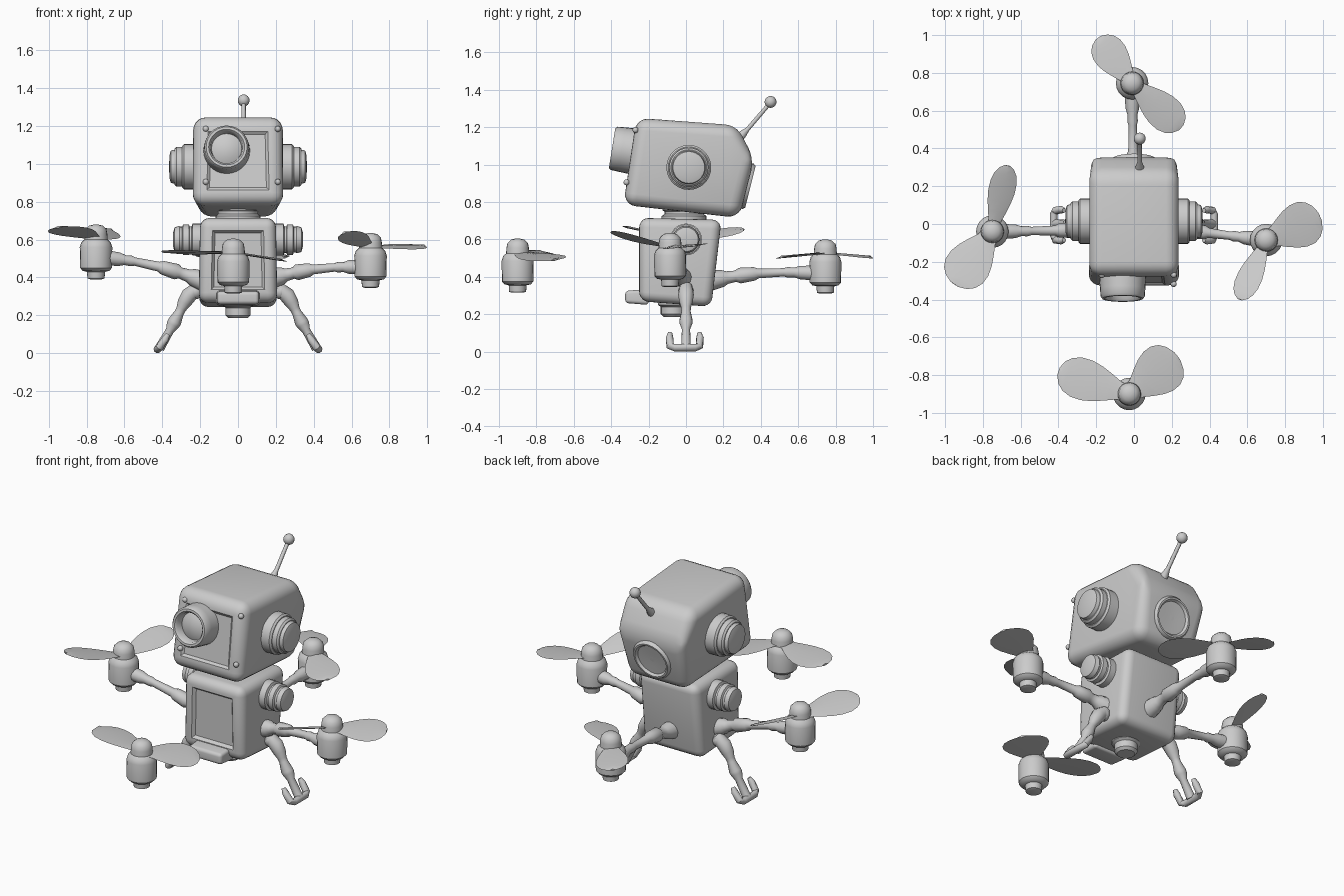
import bpy, bmesh, math
from mathutils import Vector, Matrix

cube = bpy.data.objects.get("Cube")
if cube:
    bpy.data.objects.remove(cube, do_unlink=True)

grey = bpy.data.materials.new("plain grey")
grey.use_nodes = True
grey.diffuse_color = (0.6, 0.6, 0.6, 1)
grey.node_tree.nodes["Principled BSDF"].inputs["Base Color"].default_value = (0.6, 0.6, 0.6, 1)
parts = []


def finish(name, bm):
    bmesh.ops.recalc_face_normals(bm, faces=bm.faces)
    mesh = bpy.data.meshes.new(name)
    bm.to_mesh(mesh)
    bm.free()
    mesh.materials.append(grey)
    ob = bpy.data.objects.new(name, mesh)
    bpy.context.collection.objects.link(ob)
    parts.append(ob)
    return ob


def skin_rings(name, centres, radii, axes, sides):
    """Join circles of given centre, radius and axis into a closed skin."""
    bm = bmesh.new()
    rings = []
    for c, r, a in zip(centres, radii, axes):
        q = a.to_track_quat('Z', 'Y')
        rings.append([bm.verts.new(c + q @ Vector((r * math.cos(t), r * math.sin(t), 0)))
                      for t in (math.tau * i / sides for i in range(sides))])
    for a, b in zip(rings, rings[1:]):
        for i in range(sides):
            j = (i + 1) % sides
            bm.faces.new((a[i], a[j], b[j], b[i]))
    bm.faces.new(rings[0])
    bm.faces.new(rings[-1])
    return finish(name, bm)


def lathe(name, profile, origin, axis, sides=24):
    """Profile of (radius, height) turned about an axis."""
    a = Vector(axis).normalized()
    return skin_rings(name, [Vector(origin) + a * h for r, h in profile],
                      [r for r, h in profile], [a] * len(profile), sides)


def tube(name, points, radii, sides=12):
    """Tapered tube along a path."""
    p = [Vector(v) for v in points]
    axes = [p[min(i + 1, len(p) - 1)] - p[max(i - 1, 0)] for i in range(len(p))]
    return skin_rings(name, p, radii, axes, sides)


def ball(name, centre, r):
    bm = bmesh.new()
    bmesh.ops.create_uvsphere(bm, u_segments=14, v_segments=8, radius=r,
                              matrix=Matrix.Translation(centre))
    return finish(name, bm)


def shell(name, outline, bevel, panel=0, depth=0):
    """Rounded box from a side outline of (y, z, half width), with a sunk front panel."""
    bm = bmesh.new()
    left = [bm.verts.new((w, y, z)) for y, z, w in outline]
    right = [bm.verts.new((-w, y, z)) for y, z, w in outline]
    bm.faces.new(left)
    bm.faces.new(right)
    for i in range(len(outline)):
        j = (i + 1) % len(outline)
        bm.faces.new((left[i], left[j], right[j], right[i]))
    bmesh.ops.recalc_face_normals(bm, faces=bm.faces)
    bmesh.ops.bevel(bm, geom=bm.edges[:], offset=bevel, segments=5, profile=0.5,
                    affect='EDGES', clamp_overlap=True)
    if panel:
        bm.normal_update()
        front = max((f for f in bm.faces if f.normal.y < -0.8), key=lambda f: f.calc_area())
        bmesh.ops.inset_region(bm, faces=[front], thickness=panel)
        bmesh.ops.inset_region(bm, faces=[front], thickness=0.02, depth=-depth)
    return finish(name, bm)


# Head and its fittings
shell("head", [(-.335, .785, .245), (-.265, 1.25, .235), (.27, 1.21, .235),
               (.365, 1.03, .24), (.285, .715, .2)], .065, .02, .012)
lathe("eye", [(.125, 0), (.12, .1), (.117, .14), (.108, .152), (.095, .152), (.085, .14),
              (.08, .10), (.05, .115), (.01, .12)], (-.06, -.245, 1.065), (0, -1, .16), 28)
lathe("rear_port", [(.125, -.04), (.125, .005), (.115, .018), (.105, .018), (.095, .004),
                    (.05, .002), (.01, .001)], (0, .327, .885), (0, 1, -.25))
for s in (-1, 1):
    lathe("ear", [(.12, 0), (.12, .075), (.11, .085), (.105, .085), (.105, .115), (.095, .125),
                  (.09, .125), (.085, .145), (.06, .152), (.01, .154)],
          (s * .21, .015, .985), (s, 0, 0), 28)
    ball("upper_screw", (.02 + s * .19, -.27, 1.185), .016)
    ball("lower_screw", (.02 + s * .19, -.318, .905), .016)
tube("antenna", [(.03, .24, 1.09), (.03, .305, 1.165), (.03, .33, 1.19), (.03, .45, 1.33)],
     [.028, .022, .012, .011], 10)
ball("antenna_tip", (.03, .452, 1.335), .032)

# Neck and body
lathe("neck", [(.12, .66), (.12, .725), (.105, .735), (.105, .75), (.115, .755), (.115, .80)],
      (0, -.01, 0), (0, 0, 1))
shell("body", [(-.25, .715, .2), (.19, .705, .2), (.135, .24, .205), (-.25, .27, .208)],
      .05, .022, .018)
shell("front_tray", [(-.325, .325, .11), (-.2, .335, .115), (-.2, .25, .115),
                     (-.325, .26, .11)], .018)
lathe("belly_nozzle", [(.085, 0), (.08, .05), (.065, .06), (.065, .1), (.05, .115), (.01, .115)],
      (0, -.07, .3), (0, 0, -1), 16)
for s in (-1, 1):
    lathe("shoulder", [(.085, 0), (.085, .055), (.07, .06), (.07, .07), (.08, .075), (.08, .105),
                       (.068, .11), (.068, .12), (.072, .125), (.065, .15), (.04, .157),
                       (.01, .158)], (s * .185, 0, .6), (s, 0, 0))

# Legs with two-pronged feet
for s in (-1, 1):
    ball("hip", (s * .225, 0, .325), .04)
    tube("leg", [(s * x, 0, z) for x, z in
                 ((.21, .345), (.26, .305), (.285, .265), (.30, .235), (.31, .215),
                  (.335, .165), (.345, .15), (.36, .12), (.415, .025))],
         [.035, .042, .036, .026, .025, .036, .034, .022, .026])
    tube("foot", [(s * x, y, z) for x, y, z in
                  ((.37, -.085, .10), (.385, -.088, .075), (.415, -.085, .03), (.425, -.06, .021),
                   (.425, .05, .021), (.415, .072, .03), (.385, .075, .075), (.37, .072, .10))],
         [.012, .02, .021, .021, .021, .021, .02, .012], 10)


def blade(name, hub, tip, half_width, pitch):
    """Thin leaf from hub to tip, tilted about its own length."""
    hub, tip = Vector(hub), Vector(tip)
    along = tip - hub
    across = Vector((-along.y, along.x, 0)).normalized()
    across = Matrix.Rotation(pitch, 3, along.normalized()) @ across
    thick = along.cross(across).normalized() * .004
    bm = bmesh.new()
    rows = []
    for t, w in ((0, .35), (.15, .45), (.3, .68), (.45, .88), (.6, 1), (.75, .99),
                 (.87, .83), (.95, .57), (1, .2)):
        c = hub + along * t
        side = across * half_width * w
        rows.append([bm.verts.new(v) for v in
                     (c - side, c + thick * 2, c + side, c - thick)])
    for a, b in zip(rows, rows[1:]):
        for i in range(4):
            bm.faces.new((a[i], a[i - 1], b[i - 1], b[i]))
    bm.faces.new(rows[0])
    bm.faces.new(rows[-1])
    finish(name, bm)


def rotor(side, base, blades):
    """Motor pod with a domed hub and two blades."""
    x, y, z = base
    lathe(side + "_motor", [(.03, 0), (.045, .005), (.048, .04), (.07, .045), (.084, .06),
                            (.086, .17), (.078, .195), (.062, .21), (.06, .24), (.055, .265),
                            (.035, .284), (.01, .29)], base, (0, 0, 1), 20)
    for tip, half_width, pitch in blades:
        blade(side + "_blade", (x, y, z + .215), tip, half_width, pitch)


rotor("right", (-.75, -.04, .39), [((-.95, -.32, .665), .12, .12), ((-.67, .31, .65), .075, .35)])
rotor("left", (.70, -.085, .345), [((.985, .04, .565), .12, .12), ((.56, -.40, .635), .07, .35)])
rotor("back", (-.01, .745, .31), [((-.19, .985, .505), .09, .12), ((.25, .51, .505), .095, .12)])
rotor("front", (-.025, -.9, .315), [((-.4, -.78, .535), .11, .1), ((.23, -.70, .49), .13, .1)])


def arm(name, start, end):
    """Jointed arm from body to motor, with a bracket part way along."""
    a, b = Vector(start), Vector(end)
    shape = ((0, .055), (.12, .045), (.16, .034), (.24, .03), (.28, .042), (.42, .036),
             (.46, .026), (.70, .022), (.74, .028), (.80, .026), (.86, .036), (1, .04))
    lift = Vector((0, 0, .02))
    tube(name, [a.lerp(b, t) + lift * math.sin(math.pi * t) for t, r in shape],
         [r for t, r in shape])


arm("right_arm", (-.18, -.03, .38), (-.70, -.04, .505))
arm("left_arm", (.18, -.02, .395), (.65, -.08, .455))
arm("back_arm", (0, .13, .38), (-.01, .69, .42))

# Smooth shading with crisp edges
bpy.ops.object.select_all(action='DESELECT')
for ob in parts:
    ob.select_set(True)
bpy.context.view_layer.objects.active = parts[0]
bpy.ops.object.shade_smooth_by_angle(angle=math.radians(40))
